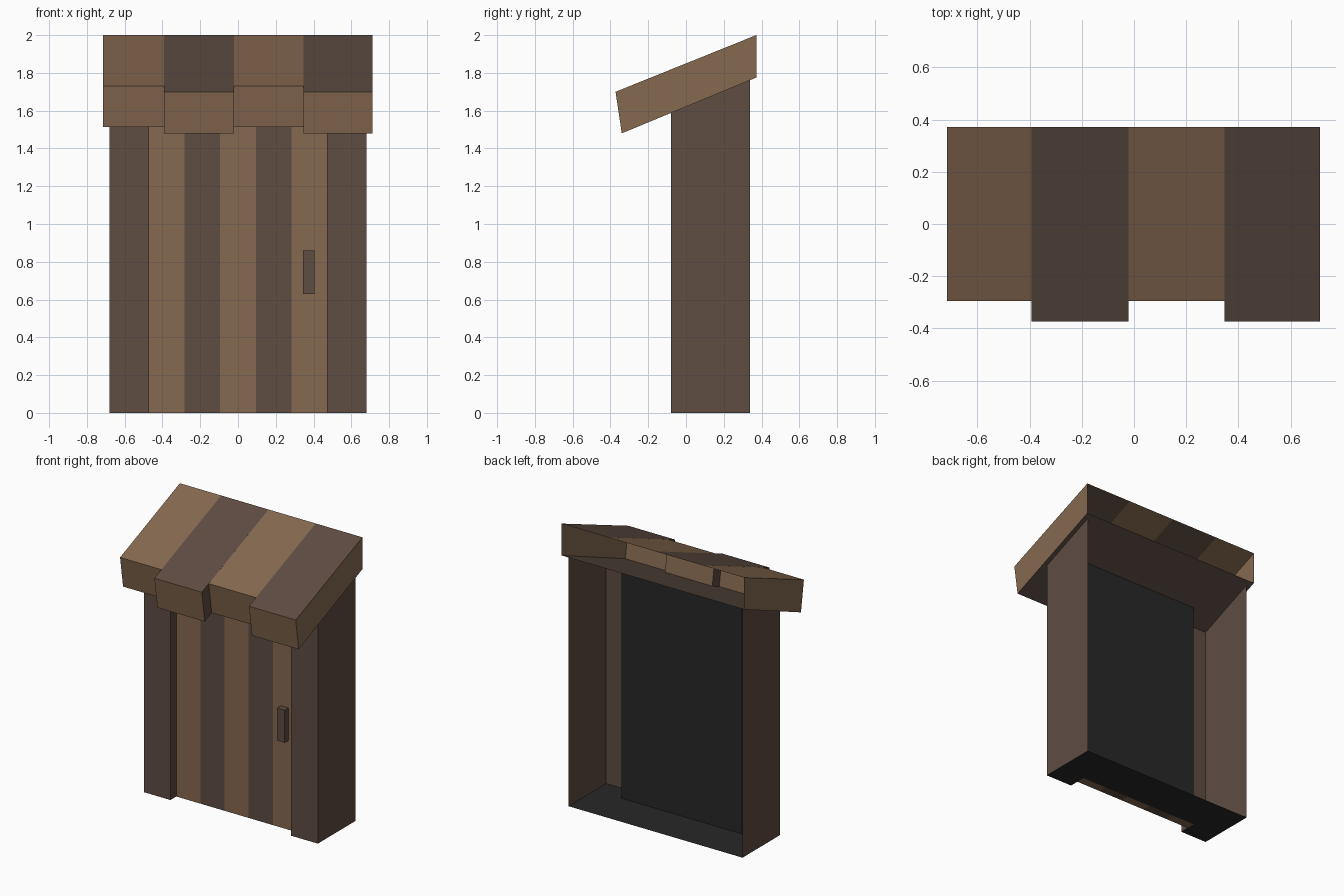
import bpy, bmesh

if "Cube" in bpy.data.objects:
    bpy.data.objects.remove(bpy.data.objects["Cube"])


def material(name, rgb):
    m = bpy.data.materials.new(name)
    m.diffuse_color = (*rgb, 1)
    m.use_nodes = True
    m.node_tree.nodes["Principled BSDF"].inputs["Base Color"].default_value = m.diffuse_color
    return m


LIGHT = material("light_wood", (0.235, 0.140, 0.080))
DARK = material("dark_wood", (0.112, 0.073, 0.055))
BLACK = material("black_backing", (0.021, 0.021, 0.021))


def build(name, faces, mats):
    """Make an object from (material index, corner list) faces."""
    bm = bmesh.new()
    for mi, pts in faces:
        f = bm.faces.new([bm.verts.new(p) for p in pts])
        f.material_index = mi
    bmesh.ops.remove_doubles(bm, verts=bm.verts[:], dist=1e-5)
    me = bpy.data.meshes.new(name)
    bm.to_mesh(me)
    bm.free()
    for m in mats:
        me.materials.append(m)
    ob = bpy.data.objects.new(name, me)
    bpy.context.collection.objects.link(ob)
    return ob


def strip(x0, x1, path, colours):
    """Sweep a (y, z) path across x, one colour per segment."""
    return [(c, [(x0, *a), (x0, *b), (x1, *b), (x1, *a)])
            for a, b, c in zip(path, path[1:], colours)]


def under(y):  # sloping underside of the roof
    return 1.48 + (y + 0.34) * 0.295 / 0.712


W, P, BACK, FRONT = 0.68, 0.472, 0.34, -0.08
DOOR, PANEL = -0.015, 0.047

# Frame: thin side wall, front post and door return, mirrored
for s, side in ((-1, "left"), (1, "right")):
    plan = [(s * W, BACK), (s * W, FRONT), (s * P, FRONT), (s * P, PANEL)]
    faces = []
    for a, b in zip(plan, plan[1:]):
        quad = [(*a, 0), (*b, 0), (*b, under(b[1])), (*a, under(a[1]))]
        faces.append((0, quad if s < 0 else quad[::-1]))
    build(side + "_wall", faces, [DARK])

# Door planks in alternating wood
step = 2 * P / 5
for i in range(5):
    x0 = -P + i * step
    path = [(DOOR, under(DOOR)), (DOOR, 0), (PANEL, 0)]
    build(f"door_plank_{i + 1}", strip(x0, x0 + step, path, (0, 0)),
          [DARK if i % 2 else LIGHT])

# Black sheet behind the door, and floor notched around the doorway
build("door_backing",
      strip(-P, P, [(PANEL, 0), (PANEL, under(PANEL))], (0,)), [BLACK])
floor = [(0, [(x0, y, 0), (x0, BACK, 0), (x1, BACK, 0), (x1, y, 0)])
         for x0, x1, y in ((-W, -P, FRONT), (-P, P, PANEL), (P, W, FRONT))]
build("floor", floor, [BLACK])

# Door handle
bpy.ops.mesh.primitive_cube_add(size=1, location=(0.375, DOOR - 0.02, 0.745))
handle = bpy.context.object
handle.name = "door_handle"
handle.scale = (0.06, 0.044, 0.23)
handle.data.materials.append(DARK)

# Roof shell, open at the back, with short light and long dark planks
top_back, low_back = (0.372, 2.0), (0.372, 1.775)
long_front = [(-0.373, 1.70), (-0.34, 1.48)]
short_front = [(-0.295, 1.731), (-0.262, under(-0.262))]
edges = [-0.715, -0.392, -0.022, 0.347, 0.712]
roof = []
for i, (x0, x1) in enumerate(zip(edges, edges[1:])):
    front = long_front if i % 2 else short_front
    roof += strip(x0, x1, [top_back, *front, low_back], (i % 2, 0, 1))
# Outer ends, and the small steps between plank fronts
ends = ((edges[0], short_front), (edges[-1], long_front))
for x, front in ends:
    quad = [(x, *p) for p in (top_back, *front, low_back)]
    roof.append((0, quad if x < 0 else quad[::-1]))
for i, x in enumerate(edges[1:-1]):
    quad = [(x, *p) for p in (*short_front, *long_front[::-1])]
    roof.append((1, quad if i % 2 else quad[::-1]))
build("roof", roof, [LIGHT, DARK])
